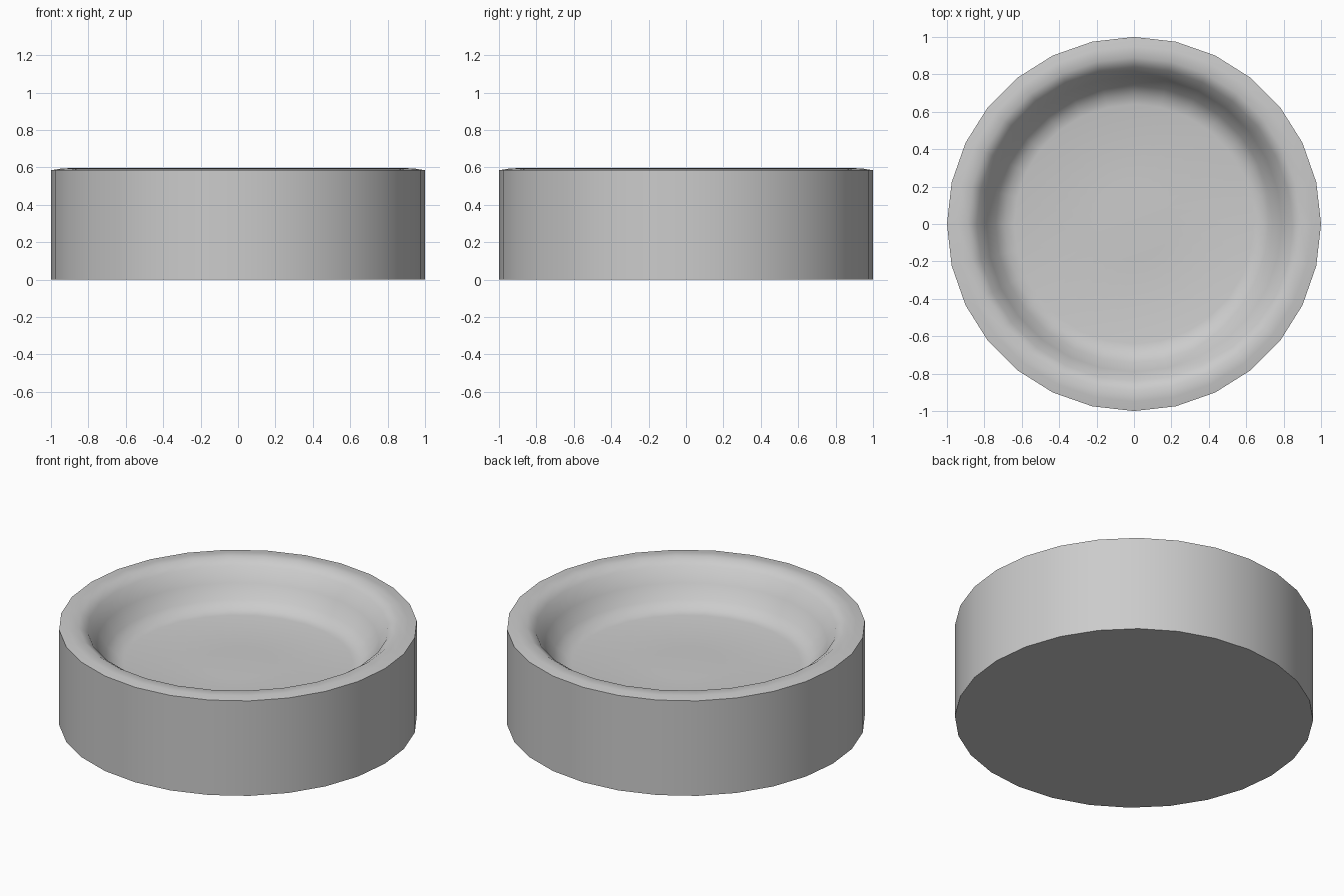
import bpy, bmesh
from math import cos, sin, tau, radians

if "Cube" in bpy.data.objects:
    bpy.data.objects.remove(bpy.data.objects["Cube"])

SIDES = 28

# Radius/height profile: base edge, outer wall, rounded rim, bowl wall, floor
PROFILE = [(1.0, 0.0), (1.0, 0.585), (0.95, 0.593), (0.89, 0.597), (0.84, 0.563),
           (0.79, 0.48), (0.74, 0.40), (0.69, 0.36), (0.64, 0.35), (0.2, 0.35)]
CENTRE_Z = 0.357


def lathe(name, profile, centre_z):
    bm = bmesh.new()
    rings = [[bm.verts.new((r * cos(tau * i / SIDES), r * sin(tau * i / SIDES), z))
              for i in range(SIDES)] for r, z in profile]
    for a, b in zip(rings, rings[1:]):
        for i in range(SIDES):
            j = (i + 1) % SIDES
            bm.faces.new((a[i], a[j], b[j], b[i]))
    # Flat underside
    bm.faces.new(rings[0][::-1])
    # Floor fan with a very slight rise at the middle
    tip = bm.verts.new((0, 0, centre_z))
    for i in range(SIDES):
        bm.faces.new((rings[-1][i], rings[-1][(i + 1) % SIDES], tip))
    bmesh.ops.recalc_face_normals(bm, faces=bm.faces)
    mesh = bpy.data.meshes.new(name)
    bm.to_mesh(mesh)
    bm.free()
    obj = bpy.data.objects.new(name, mesh)
    bpy.context.collection.objects.link(obj)
    return obj


# Shallow round dish
dish = lathe("dish", PROFILE, CENTRE_Z)
bpy.context.view_layer.objects.active = dish
dish.select_set(True)
bpy.ops.object.shade_smooth_by_angle(angle=radians(50))
